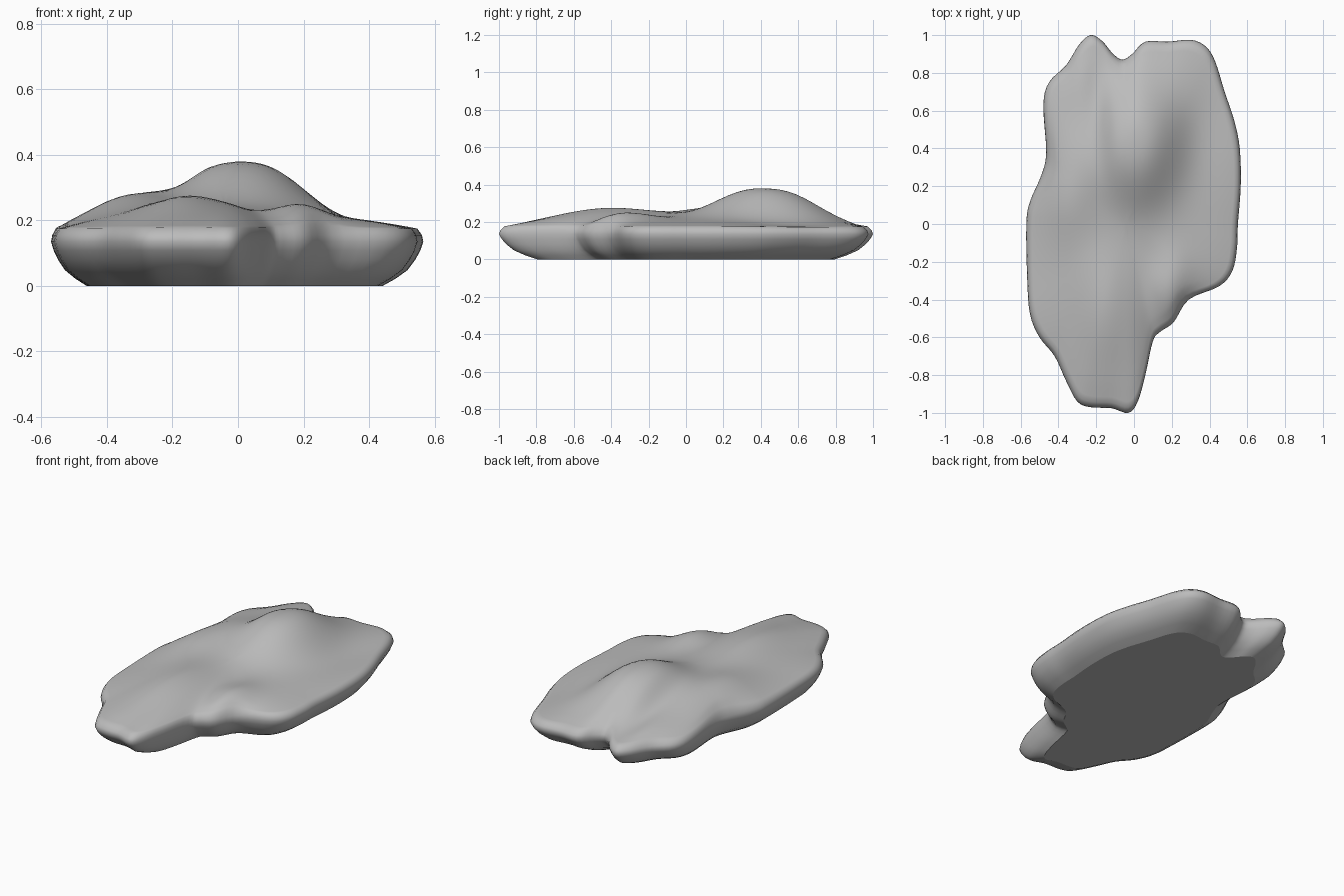
import bpy, bmesh, math
from mathutils import Vector

cube = bpy.data.objects.get("Cube")
if cube:
    bpy.data.objects.remove(cube)

# Widest outline of the slab, counter-clockwise from the right side
OUTLINE = [(.55, 0), (.565, .2), (.56, .4), (.53, .55), (.48, .7), (.43, .86), (.38, .94),
           (.3, .975), (.18, .965), (.06, .965), (-.01, .9), (-.06, .87), (-.11, .9),
           (-.17, .97), (-.23, 1), (-.29, .95), (-.36, .84), (-.45, .75), (-.48, .63),
           (-.465, .38), (-.49, .26), (-.55, .12), (-.57, 0), (-.565, -.3), (-.55, -.48),
           (-.5, -.6), (-.42, -.7), (-.36, -.83), (-.3, -.94), (-.23, -.97), (-.12, -.975),
           (-.03, -1), (.02, -.94), (.06, -.8), (.1, -.62), (.14, -.57), (.21, -.52),
           (.29, -.4), (.45, -.33), (.52, -.25), (.545, -.13)]
CENTRE = Vector((-.04, 0))
STEPS = 4

# Swells and hollows of the top: x, y, radius x, radius y, height, bluntness
BUMPS = [(.01, .43, .225, .33, .162, 1.25), (-.34, .2, .16, .3, .068, 1),
         (-.15, -.42, .17, .36, .058, 1), (.2, -.34, .1, .17, .05, 1),
         (-.19, .6, .07, .25, -.025, 1), (-.29, .75, .1, .2, .02, 1),
         (.37, .5, .13, .3, -.015, 1)]


def smooth_loop(points):
    """Catmull-Rom curve through a closed list of points."""
    pts = [Vector(p) for p in points]
    n, out = len(pts), []
    for i in range(n):
        a, b, c, d = (pts[(i + k) % n] for k in (-1, 0, 1, 2))
        for j in range(STEPS):
            t = j / STEPS
            out.append(.5 * (2 * b + (c - a) * t + (2 * a - 5 * b + 4 * c - d) * t * t
                             + (3 * b - a - 3 * c + d) * t ** 3))
    return out


def top_height(p, s):
    z = .171 + .05 * (1 - s ** 3)
    fade = min(1, 1.6 * (1 - s ** 6) + .15)
    for x, y, rx, ry, h, blunt in BUMPS:
        distance = ((p.x - x) / rx) ** 2 + ((p.y - y) / ry) ** 2
        z += fade * h * math.exp(-distance ** blunt)
    return z


loop = smooth_loop(OUTLINE)
bm = bmesh.new()
rings = []


def add_ring(scale, height):
    ring = []
    for p in loop:
        q = CENTRE + (p - CENTRE) * scale
        ring.append(bm.verts.new((q.x, q.y, height(q, scale))))
    if rings:
        last = rings[-1]
        for i in range(len(ring)):
            j = (i + 1) % len(ring)
            bm.faces.new((last[i], last[j], ring[j], ring[i]))
    rings.append(ring)


# Undercut side wall, from the flat base to the widest edge
for s, z in [(.795, 0), (.86, .022), (.92, .048), (.96, .08), (.985, .108), (1, .135), (.993, .155)]:
    add_ring(s, lambda p, k, z=z: z)
# Rounded rim and undulating top
for s in [.97] + [.94 - .047 * k for k in range(20)]:
    add_ring(s, top_height)
tip = bm.verts.new((CENTRE.x, CENTRE.y, top_height(CENTRE, 0)))
for i, v in enumerate(rings[-1]):
    bm.faces.new((v, rings[-1][(i + 1) % len(loop)], tip))
# Flat base with a crisp border
base = bm.faces.new(list(reversed(rings[0])))
bmesh.ops.recalc_face_normals(bm, faces=bm.faces)
for face in bm.faces:
    face.smooth = face is not base
for edge in base.edges:
    edge.smooth = False

mesh = bpy.data.meshes.new("stone_slab")
bm.to_mesh(mesh)
bm.free()
rock = bpy.data.objects.new("stone_slab", mesh)
bpy.context.collection.objects.link(rock)

# Grey stone
grey = bpy.data.materials.new("grey_stone")
grey.use_nodes = True
colour = (.5, .5, .5, 1)
grey.diffuse_color = colour
grey.node_tree.nodes["Principled BSDF"].inputs["Base Color"].default_value = colour
mesh.materials.append(grey)
